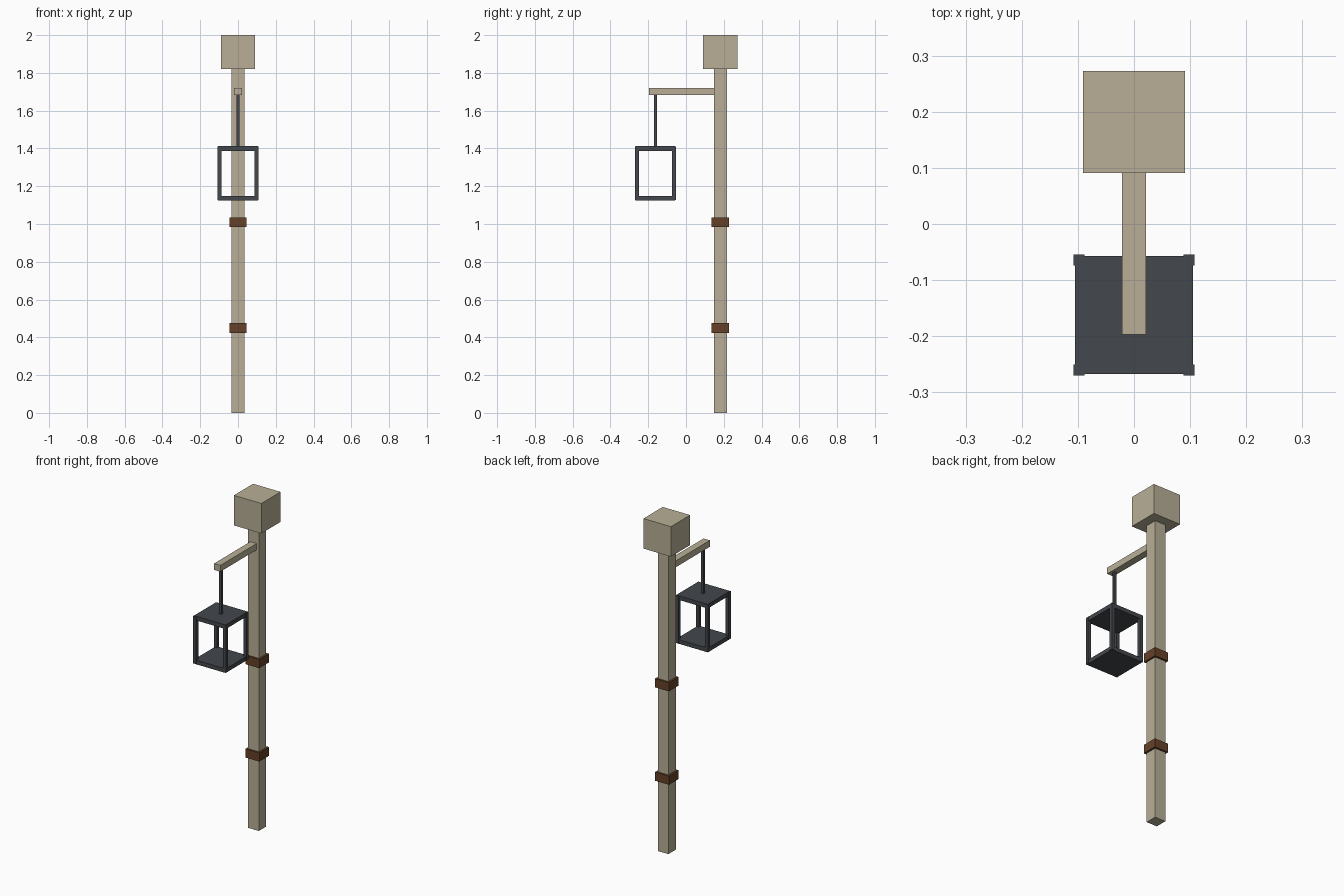
import bpy

if "Cube" in bpy.data.objects:
    bpy.data.objects.remove(bpy.data.objects["Cube"])


def material(name, rgb):
    m = bpy.data.materials.new(name)
    m.diffuse_color = (*rgb, 1)
    m.use_nodes = True
    m.node_tree.nodes["Principled BSDF"].inputs["Base Color"].default_value = m.diffuse_color
    return m


wood = material("pale_wood", (0.48, 0.43, 0.31))
iron = material("dark_iron", (0.056, 0.063, 0.072))
leather = material("brown_band", (0.13, 0.053, 0.021))


def box(name, x, y, z, mat):
    """Box from (min, max) ranges on each axis."""
    bpy.ops.mesh.primitive_cube_add(size=1, location=[sum(r) / 2 for r in (x, y, z)])
    o = bpy.context.object
    o.name = name
    o.scale = [r[1] - r[0] for r in (x, y, z)]
    bpy.ops.object.transform_apply(location=False, rotation=False, scale=True)
    o.data.materials.append(mat)
    return o


def around(c, half):
    return (c - half, c + half)


POST_Y, LAMP_Y = 0.182, -0.162

# Post with square cap and side arm
box("post", around(0, 0.035), around(POST_Y, 0.035), (0, 1.82), wood)
box("post_cap", around(0, 0.091), around(POST_Y, 0.091), (1.82, 2.0), wood)
box("arm", around(0, 0.021), (-0.197, 0.16), (1.682, 1.72), wood)

# Bands round the post
for i, z in enumerate((0.449, 1.009)):
    box(f"band_{i + 1}", around(0, 0.046), around(POST_Y, 0.046), around(z, 0.026), leather)

# Hanging lantern: rod, two plates and four corner bars
box("hanging_rod", around(0, 0.008), around(LAMP_Y, 0.008), (1.40, 1.684), iron)
box("lantern_top", around(0, 0.105), around(LAMP_Y, 0.105), (1.387, 1.412), iron)
box("lantern_base", around(0, 0.105), around(LAMP_Y, 0.105), (1.124, 1.149), iron)
for sx in (-1, 1):
    for sy in (-1, 1):
        box("lantern_bar", around(sx * 0.098, 0.01), around(LAMP_Y + sy * 0.098, 0.01),
            (1.126, 1.41), iron)
